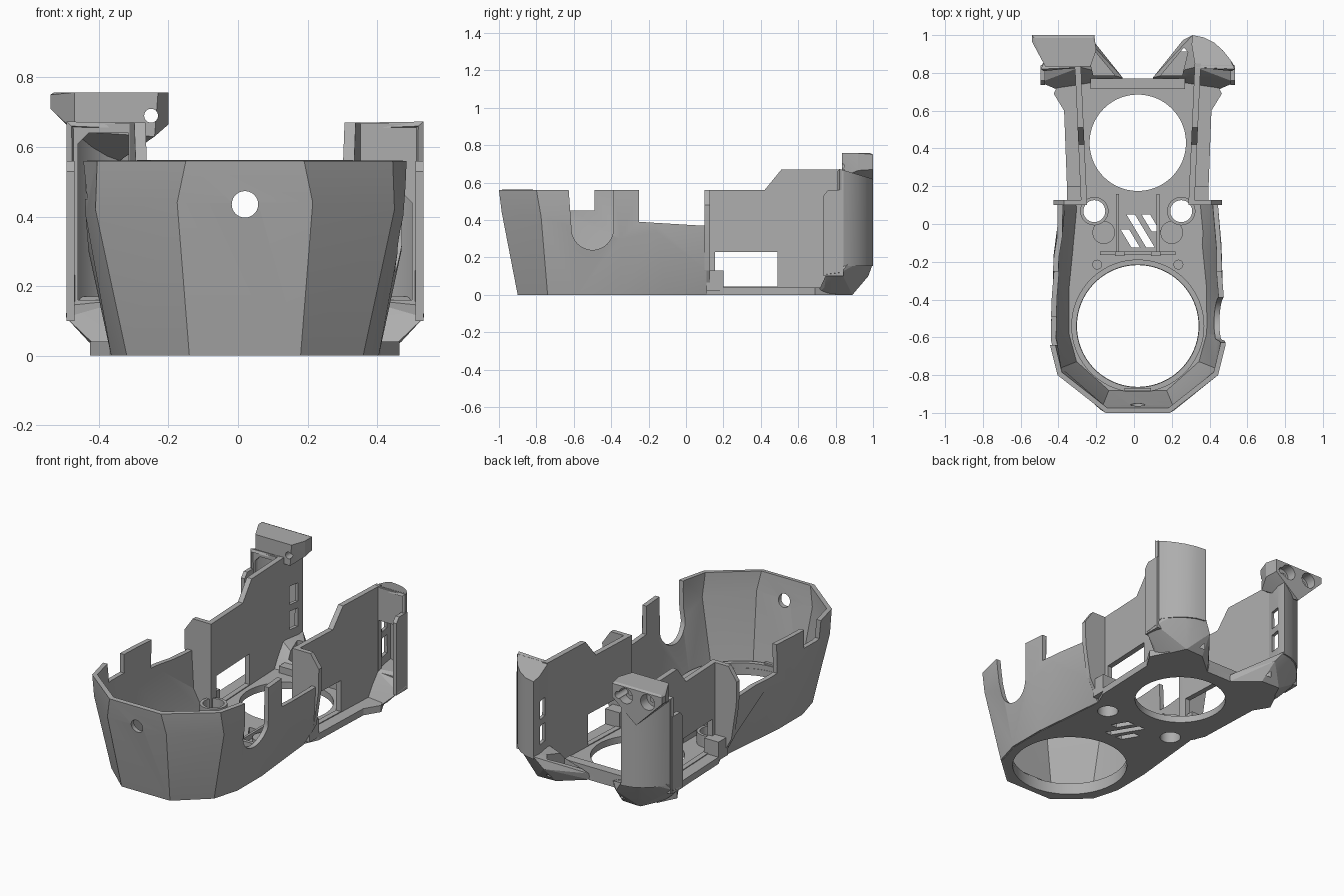
import bpy, bmesh, math

if "Cube" in bpy.data.objects:
    bpy.data.objects.remove(bpy.data.objects["Cube"], do_unlink=True)

CX = 0.02  # symmetry plane
GREY = (0.42, 0.42, 0.42, 1)
mat = bpy.data.materials.new("mid grey")
mat.use_nodes = True
mat.diffuse_color = GREY
mat.node_tree.nodes["Principled BSDF"].inputs["Base Color"].default_value = GREY
parts = []


def finish(name, bm, fix=True):
    if fix:
        bmesh.ops.recalc_face_normals(bm, faces=bm.faces)
    me = bpy.data.meshes.new(name)
    bm.to_mesh(me)
    bm.free()
    me.materials.append(mat)
    ob = bpy.data.objects.new(name, me)
    bpy.context.collection.objects.link(ob)
    parts.append(ob)
    return ob


def prism(name, pts, axis, lo, hi):
    place = {"x": lambda a, b, h: (h, a, b), "y": lambda a, b, h: (a, h, b),
             "z": lambda a, b, h: (a, b, h)}[axis]
    bm = bmesh.new()
    rings = [[bm.verts.new(place(a, b, h)) for a, b in pts] for h in (lo, hi)]
    n = len(pts)
    for r in rings:
        bm.faces.new(r)
    for i in range(n):
        j = (i + 1) % n
        bm.faces.new((rings[0][i], rings[0][j], rings[1][j], rings[1][i]))
    return finish(name, bm)


def circle(a, b, r, n=64):
    return [(a + r * math.cos(2 * math.pi * i / n), b + r * math.sin(2 * math.pi * i / n))
            for i in range(n)]


def box(name, x, y, z):
    return prism(name, [(x[0], y[0]), (x[1], y[0]), (x[1], y[1]), (x[0], y[1])], "z", *z)


def hull(name, pts):
    bm = bmesh.new()
    for p in pts:
        bm.verts.new(p)
    bmesh.ops.convex_hull(bm, input=bm.verts)
    bmesh.ops.delete(bm, geom=[v for v in bm.verts if not v.link_faces], context="VERTS")
    return finish(name, bm)


def apply(ob, kind, **settings):
    mod = ob.modifiers.new(kind, kind)
    for k, v in settings.items():
        setattr(mod, k, v)
    bpy.context.view_layer.objects.active = ob
    bpy.ops.object.modifier_apply(modifier=mod.name)


def cut(ob, cutter):
    apply(ob, "BOOLEAN", operation="DIFFERENCE", solver="EXACT", object=cutter)
    parts.remove(cutter)
    bpy.data.objects.remove(cutter, do_unlink=True)


def sheet(name, rings, thick, cap=False):
    """Open strip lofted through rings, thickened inwards."""
    bm = bmesh.new()
    vr = [[bm.verts.new(p) for p in r] for r in rings]
    for a, b in zip(vr, vr[1:]):
        for i in range(len(a) - 1):
            bm.faces.new((a[i], a[i + 1], b[i + 1], b[i]))
    if cap:
        bm.faces.new(vr[-1])
    ob = finish(name, bm, fix=False)
    apply(ob, "SOLIDIFY", thickness=thick, offset=-1)
    return ob


def mirrored(half):
    left = [(CX - p[0], *p[1:]) for p in reversed(half)]
    return left + [(CX + p[0], *p[1:]) for p in half]


# Faceted front shell
low = [(.16, -.9, 0), (.34, -.74, 0), (.385, -.58, 0), (.385, -.35, 0), (.36, -.1, 0), (.34, .11, 0)]
mid = [(.195, -.985, .44), (.43, -.775, .42), (.458, -.6, .4), (.45, -.35, .3),
       (.445, -.16, .34), (.41, .11, .13)]
top = [(.17, -1, .56), (.425, -.8, .56), (.465, -.64, .56), (.455, -.38, .56),
       (.44, -.2, .56), (.435, .11, .56)]
shell = sheet("front_shell", [mirrored(r) for r in (low, mid, top)], .028)
cut(shell, prism("cut", circle(CX, .435, .038), "y", -1.2, -.8))
arc = [(-.5 + .112 * math.cos(t), .352 + .112 * math.sin(t))
       for t in (math.pi * (1 + i / 24) for i in range(25))]
cut(shell, prism("cut", [(-.63, .6)] + arc + [(-.388, .6)], "x", .3, .7))
cut(shell, prism("cut", [(-.64, .6), (-.64, .45), (-.49, .45), (-.49, .6)], "x", -.7, -.3))
cut(shell, prism("cut", [(-.25, .6), (-.25, .39), (.08, .37), (.2, .37), (.2, .6)], "x", -.7, .7))
box("front_ledge", (-.05, .09), (-.885, -.868), (.03, .08))

# Base plate with its openings
outline = [(.15, -.895), (.33, -.735), (.375, -.58), (.375, -.35), (.35, -.1), (.335, .11),
           (.375, .2), (.39, .6), (.445, .69), (.39, .8), (.245, .77)]
base = prism("base_plate", mirrored(outline), "z", 0, .04)
cut(base, prism("cut", circle(CX, -.54, .322, 96), "z", -.1, .2))
cut(base, prism("cut", circle(CX, .43, .255, 96), "z", -.1, .2))
for side in (-1, 1):
    cut(base, prism("cut", circle(CX + side * .23, .068, .058, 40), "z", -.1, .2))
for x, y0, y1 in ((-.07, -.03, -.125), (-.04, .05, -.125), (.04, .05, -.04)):
    w = .045
    run = (y0 - y1) * .6
    cut(base, prism("cut", [(x, y0), (x + w, y0), (x + w + run, y1), (x + run, y1)], "z", -.1, .2))

# Raised rims and ribs on the deck
rim = prism("large_opening_rim", circle(CX, -.54, .352, 96), "z", .035, .07)
cut(rim, prism("cut", circle(CX, -.54, .324, 96), "z", 0, .2))
box("deck_rib", (-.18, .22), (-.165, -.145), (.03, .07))
box("rear_ridge", (-.23, .27), (.715, .77), (.03, .08))

for side, tag in ((-1, "right"), (1, "left")):
    def X(dx):
        return CX + side * dx

    def span(a, b):
        return tuple(sorted((X(a), X(b))))

    # Screw bosses, pegs and clips
    boss = prism(tag + "_boss", circle(X(.23), .068, .075, 40), "z", .03, .11)
    cut(boss, prism("cut", circle(X(.23), .068, .058, 40), "z", 0, .2))
    prism(tag + "_pad", circle(X(.18), -.045, .06, 40), "z", .03, .06)
    prism(tag + "_peg", circle(X(.215), -.215, .026, 24), "z", .03, .07)
    box(tag + "_clip", span(.07, .12), (-.17, -.145), (.03, .11))
    box(tag + "_deck_rail", span(.1, .115), (-.145, .16), (.03, .07))

    # Long inner wall with a low window
    wall = prism(tag + "_side_wall", [(.11, .02), (.11, .56), (.42, .56), (.51, .67), (.85, .67),
                                      (.85, .02)], "x", *span(.268, .3))
    cut(wall, box("cut", span(.1, .6), (.155, .49), (.045, .23)))
    for v in wall.data.vertices:
        v.co.x += side * (v.co.y - .1) * .045

    # Cross panel closing the back of the shell
    prism(tag + "_cross_panel", [(X(a), b) for a, b in
          ((.268, .02), (.35, .02), (.41, .13), (.442, .34), (.445, .48), (.39, .56), (.268, .56))],
          "y", .1, .128)
    box(tag + "_ledge", span(.28, .375), (.11, .2), (.02, .13))

    # Rear duct: faceted foot, curved wall with sloped lid, outer lip
    path = [(.513, .82), (.49, .87), (.45, .92), (.405, .96), (.35, .988), (.29, 1), (.285, .95),
            (.305, .83)]
    foot = [(.08, .765, 0), (.22, .885, 0), (.34, .89, 0), (.40, .76, 0), (.40, .7, 0),
            (.08, .775, .04), (.24, .975, .1), (.27, .78, .1), (.45, .74, .04),
            (.515, .75, .11), (.515, .83, .12)]
    foot += [(a, b, .17) for a, b in path[1:]]
    ob = hull(tag + "_duct_foot", [(X(a), b, c) for a, b, c in foot])
    cut(ob, prism("cut", [(X(.12), .785), (X(.245), .935), (X(.265), .91), (X(.235), .785)],
                  "z", .03, .3))
    if side < 0:
        path.reverse()
    rings = [[(X(a), b, .155) for a, b in path], [(X(a), b, .67 - (b - .83) * .3) for a, b in path]]
    duct = sheet(tag + "_duct", rings, .022, cap=True)
    for z in (.22, .37):
        cut(duct, box("cut", span(.2, .34), (.88, .945), (z, z + .11)))
    prism(tag + "_duct_lip", [(.735, .1), (.735, .53), (.76, .56), (.84, .56), (.84, .1)],
          "x", *span(.49, .514))

    # Front frame of the duct, with its air opening
    head_room = .47 if side > 0 else .64
    frame = box(tag + "_duct_frame", span(.32, .508), (.82, .842), (.1, .667))
    cut(frame, prism("cut", [(X(a), b) for a, b in
        ((.335, .16), (.48, .16), (.48, head_room - .03), (.45, head_room), (.335, head_room))],
        "y", .7, .9))

# Sensor head above the right duct
head = hull("sensor_head", [
    (-.54, 1, .75), (-.21, 1, .75), (-.54, 1, .71), (-.21, 1, .67), (-.37, 1, .54),
    (-.53, .985, .757), (-.22, .985, .757), (-.54, .965, .71), (-.54, .965, .75),
    (-.2, .92, .757), (-.2, .92, .665), (-.47, .835, .757), (-.23, .835, .757),
    (-.47, .835, .645), (-.24, .835, .63)])
for x in (-.445, -.3):
    cut(head, prism("cut", circle(x, .697, .046, 32), "y", .94, 1.1))
    prism("sensor_pin", circle(x, .697, .016, 20), "y", .93, .955)
cut(head, prism("cut", circle(-.25, .69, .02, 24), "y", .7, 1.1))

# Smooth the curved surfaces, keep the facets
bpy.ops.object.select_all(action="DESELECT")
for ob in parts:
    ob.select_set(True)
bpy.context.view_layer.objects.active = parts[0]
bpy.ops.object.shade_smooth_by_angle(angle=math.radians(17))
